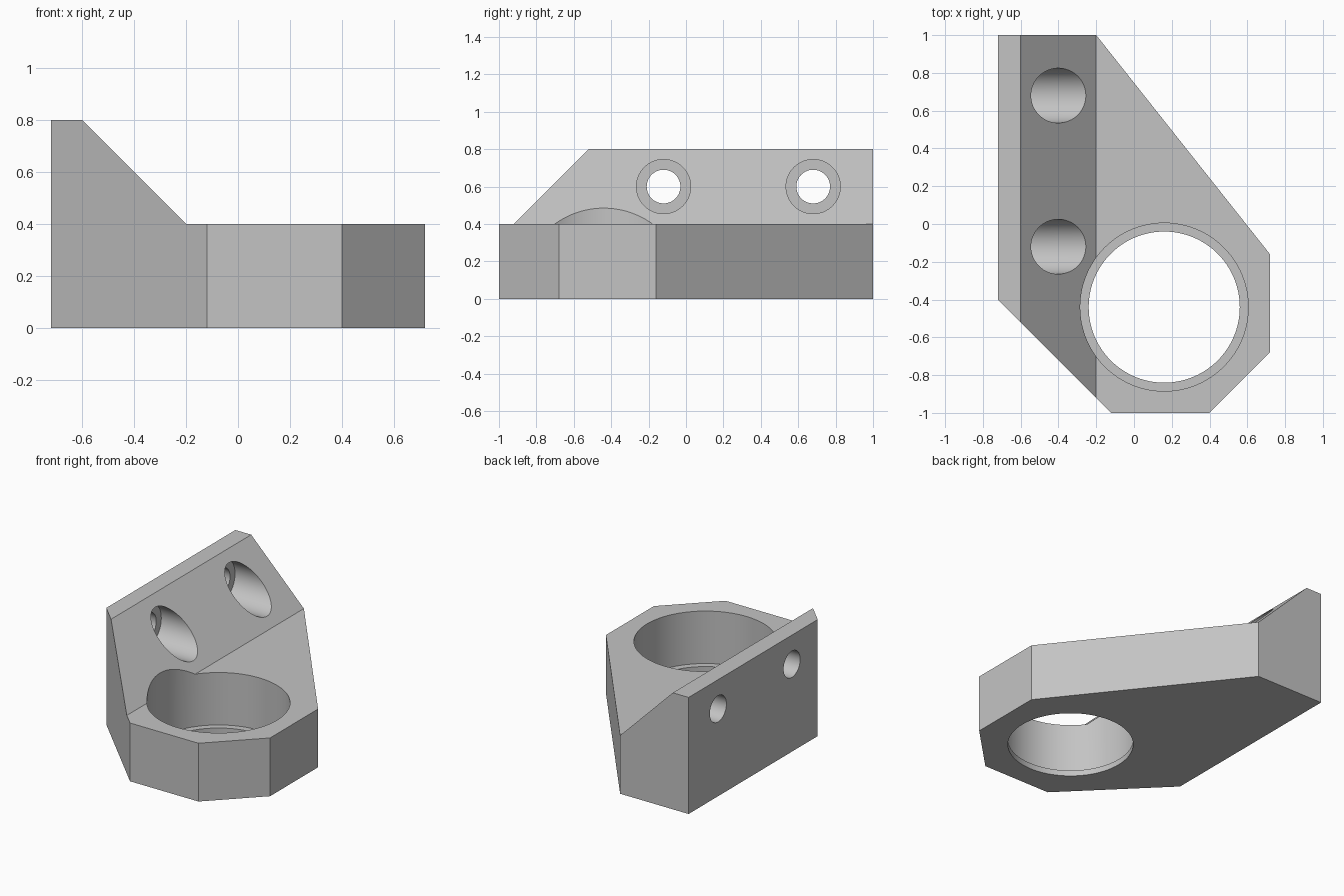
import bpy
import bmesh
import math
from mathutils import Matrix, Vector

default = bpy.data.objects.get("Cube")
if default:
    bpy.data.objects.remove(default, do_unlink=True)

# One plain grey finish
GREY = (0.55, 0.55, 0.55, 1.0)
grey = bpy.data.materials.new("plain grey")
grey.use_nodes = True
grey.diffuse_color = GREY
grey.node_tree.nodes["Principled BSDF"].inputs["Base Color"].default_value = GREY


def make_object(name, bm):
    bmesh.ops.recalc_face_normals(bm, faces=bm.faces)
    mesh = bpy.data.meshes.new(name)
    bm.to_mesh(mesh)
    bm.free()
    mesh.materials.append(grey)
    obj = bpy.data.objects.new(name, mesh)
    bpy.context.collection.objects.link(obj)
    return obj


def prism(name, points, travel):
    """Extrude a closed polygon along a vector."""
    bm = bmesh.new()
    face = bm.faces.new([bm.verts.new(p) for p in points])
    result = bmesh.ops.extrude_face_region(bm, geom=[face], use_keep_orig=True)
    moved = [v for v in result["geom"] if isinstance(v, bmesh.types.BMVert)]
    bmesh.ops.translate(bm, verts=moved, vec=travel)
    return make_object(name, bm)


def cylinder(name, start, end, radius, sides=96):
    """Solid cylinder between two points."""
    start, end = Vector(start), Vector(end)
    axis = end - start
    turn = axis.to_track_quat("Z", "Y").to_matrix().to_4x4()
    bm = bmesh.new()
    bmesh.ops.create_cone(bm, cap_ends=True, segments=sides, radius1=radius,
                          radius2=radius, depth=axis.length,
                          matrix=Matrix.Translation((start + end) / 2) @ turn)
    return make_object(name, bm)


def cut(target, cutter):
    """Subtract the cutter from the target and discard it."""
    mod = target.modifiers.new("cut", "BOOLEAN")
    mod.operation = "DIFFERENCE"
    mod.solver = "EXACT"
    mod.object = cutter
    cutter.hide_render = True
    bpy.context.view_layer.objects.active = target
    bpy.ops.object.modifier_apply(modifier=mod.name)
    bpy.data.objects.remove(cutter, do_unlink=True)


# Bracket body from its plan outline
outline = [(-0.72, 1), (-0.72, -0.4), (-0.12, -1), (0.4, -1),
           (0.72, -0.68), (0.72, -0.16), (-0.2, 1)]
bracket = prism("mounting_bracket", [(x, y, 0) for x, y in outline], (0, 0, 0.8))

# Space above the base plate, with the sloped face of the upright wall
wedge = [(-0.2, 0.4), (1, 0.4), (1, 1), (-0.8, 1)]
cut(bracket, prism("slope_cutter", [(x, -1.5, z) for x, z in wedge], (0, 3, 0)))

# Large ring bore with a thin retaining lip at the bottom
bx, by = 0.16, -0.44
cut(bracket, cylinder("seat_cutter", (bx, by, 0.04), (bx, by, 1), 0.445))
cut(bracket, cylinder("bore_cutter", (bx, by, -0.2), (bx, by, 0.2), 0.4))

# Two counterbored bolt holes through the wall
for y in (-0.12, 0.68):
    cut(bracket, cylinder("bolt_head_cutter", (-0.6, y, 0.6), (0.2, y, 0.6), 0.145, 64))
    cut(bracket, cylinder("bolt_cutter", (-1, y, 0.6), (-0.5, y, 0.6), 0.09, 64))

# Smooth bores, crisp edges
bpy.ops.object.select_all(action="DESELECT")
bracket.select_set(True)
bpy.context.view_layer.objects.active = bracket
bpy.ops.object.shade_smooth_by_angle(angle=math.radians(25))
